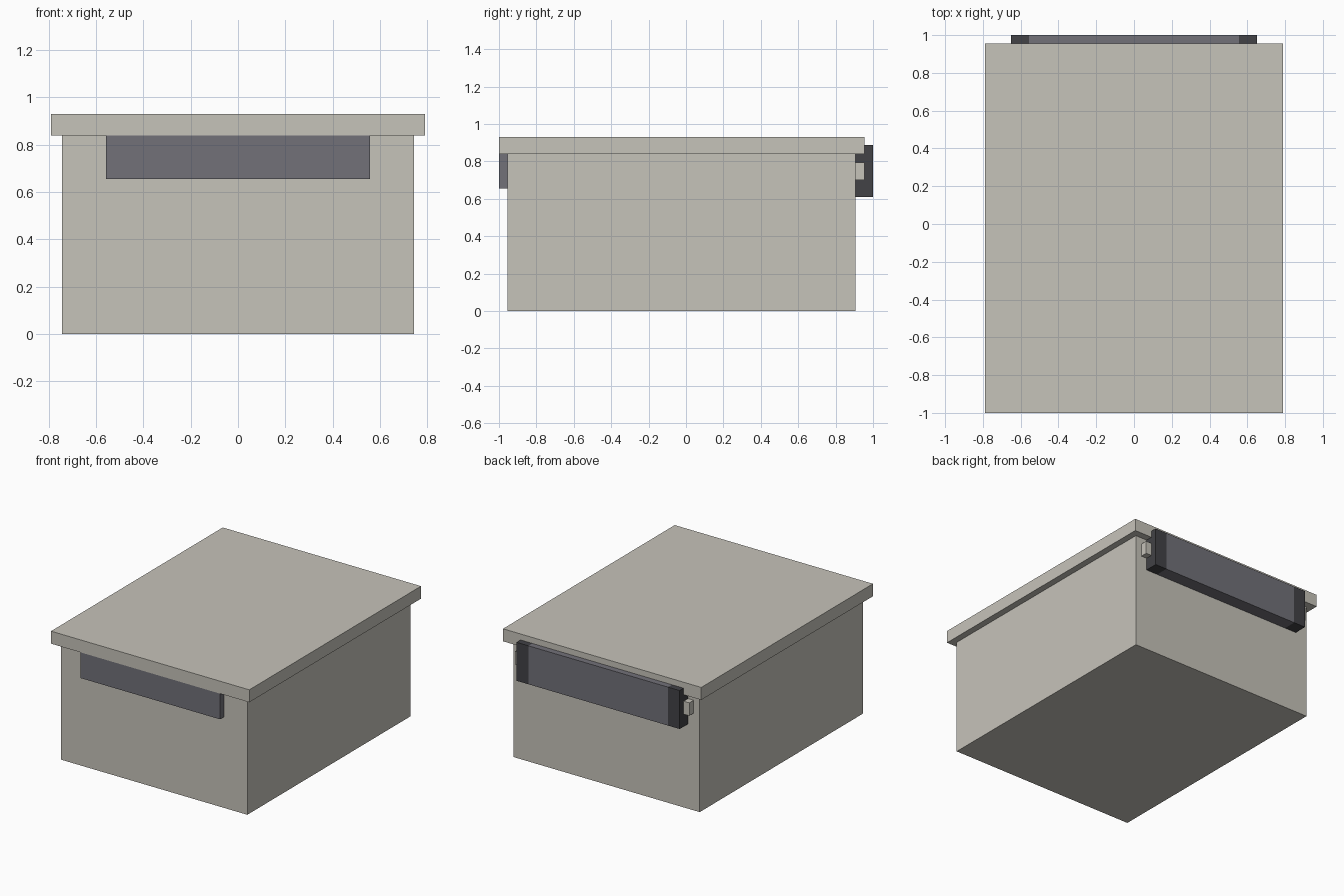
import bpy

cube = bpy.data.objects.get("Cube")
if cube:
    bpy.data.objects.remove(cube, do_unlink=True)


def material(name, rgb):
    m = bpy.data.materials.new(name)
    m.use_nodes = True
    m.diffuse_color = (*rgb, 1)
    m.node_tree.nodes["Principled BSDF"].inputs["Base Color"].default_value = (*rgb, 1)
    return m


beige = material("warm beige", (0.565, 0.546, 0.491))
grey = material("mid grey", (0.168, 0.165, 0.19))
dark = material("dark grey", (0.054, 0.054, 0.061))


def box(name, mat, x, y, z):
    """Box given by its (min, max) range on each axis."""
    ranges = (x, y, z)
    bpy.ops.mesh.primitive_cube_add(size=1, location=[(a + b) / 2 for a, b in ranges])
    ob = bpy.context.object
    ob.name = ob.data.name = name
    ob.scale = [b - a for a, b in ranges]
    bpy.ops.object.transform_apply(location=False, rotation=False, scale=True)
    ob.data.materials.append(mat)
    return ob


# Main box and overhanging lid
box("body", beige, (-0.743, 0.743), (-0.955, 0.905), (0, 0.84))
box("lid", beige, (-0.79, 0.79), (-1, 0.955), (0.84, 0.93))

# Front flap below the lid edge
box("front_panel", grey, (-0.557, 0.557), (-1, -0.955), (0.655, 0.84))

# Rear bar with dark end caps and small side pegs
rear_y, rear_z = (0.905, 1), (0.61, 0.887)
box("rear_bar", grey, (-0.557, 0.557), rear_y, rear_z)
for side, s in (("left", 1), ("right", -1)):
    box(side + "_end_cap", dark, sorted((s * 0.557, s * 0.65)), rear_y, rear_z)
    box(side + "_peg", beige, sorted((s * 0.65, s * 0.695)), (0.905, 0.955), (0.70, 0.793))
